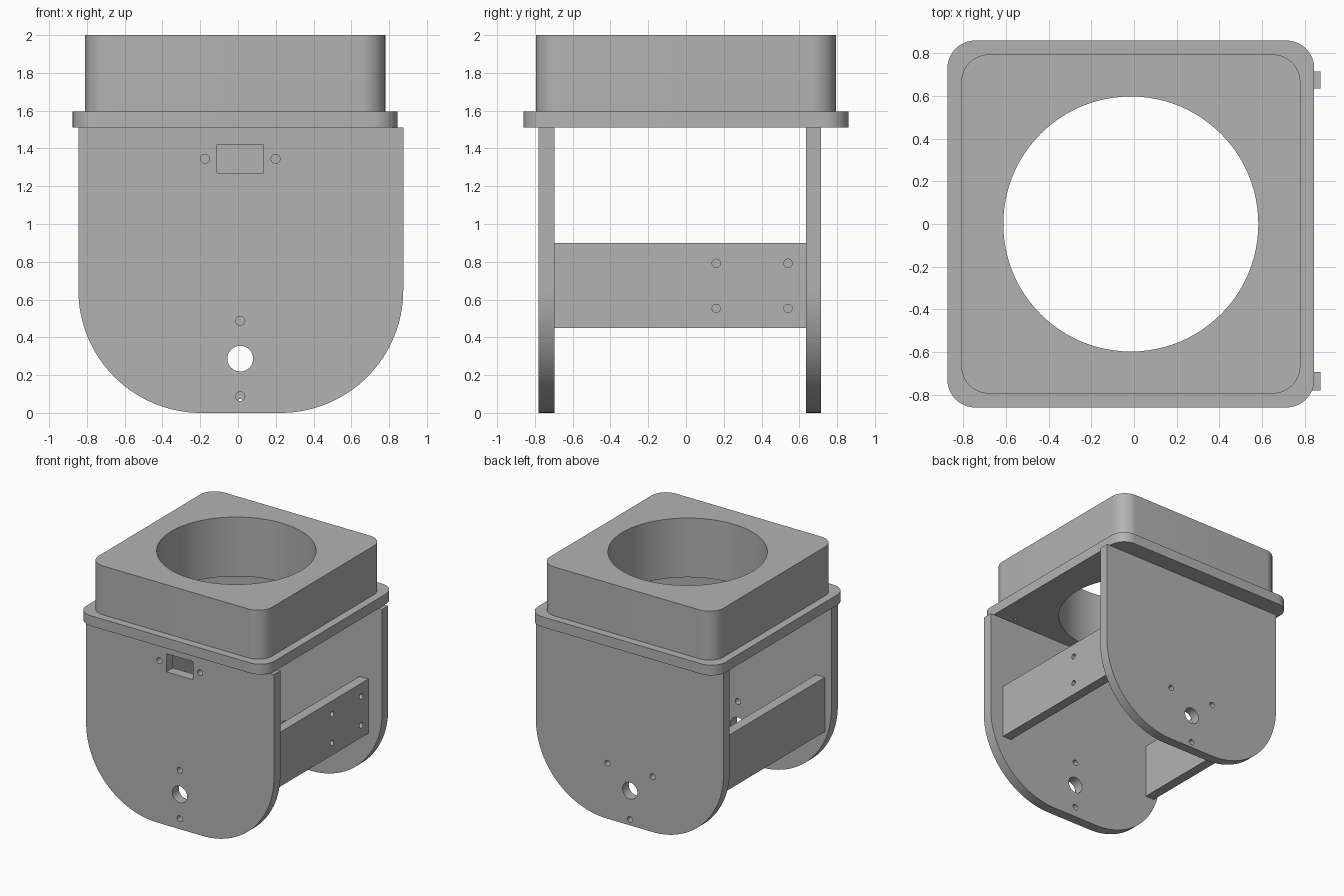
import bpy, bmesh, math
from mathutils import Vector

cube = bpy.data.objects.get("Cube")
if cube:
    bpy.data.objects.remove(cube, do_unlink=True)

GREY = (0.45, 0.45, 0.45, 1)
grey = bpy.data.materials.new("plain grey")
grey.use_nodes = True
grey.diffuse_color = GREY
grey.node_tree.nodes["Principled BSDF"].inputs["Base Color"].default_value = GREY

X, Y, Z = Vector((1, 0, 0)), Vector((0, 1, 0)), Vector((0, 0, 1))


def circle(u, v, r, n=24):
    return [(u + r * math.cos(2 * math.pi * i / n), v + r * math.sin(2 * math.pi * i / n))
            for i in range(n)]


def rounded(u0, u1, v0, v1, low=0, high=0, n=16):
    """Rectangle outline with separate radii for its lower and upper corners."""
    corners = [(u1, v0, -1, 1, low, 270), (u1, v1, -1, -1, high, 0),
               (u0, v1, 1, -1, high, 90), (u0, v0, 1, 1, low, 180)]
    points = []
    for u, v, su, sv, r, start in corners:
        steps = n if r else 0
        for i in range(steps + 1):
            a = math.radians(start + 90 * i / max(steps, 1))
            points.append((u + su * r + r * math.cos(a), v + sv * r + r * math.sin(a)))
    return points


def panel(name, loops, u_axis, v_axis, w_axis, w0, w1):
    """Fill an outline with holes cut in it, and extrude it from w0 to w1."""
    bm = bmesh.new()
    edges = []
    for loop in loops:
        verts = [bm.verts.new(u * u_axis + v * v_axis + w0 * w_axis) for u, v in loop]
        edges += [bm.edges.new((a, b)) for a, b in zip(verts, verts[1:] + verts[:1])]
    bmesh.ops.triangle_fill(bm, edges=edges, use_beauty=True, normal=w_axis)
    result = bmesh.ops.extrude_face_region(bm, geom=bm.faces[:], use_keep_orig=True)
    moved = [g for g in result["geom"] if isinstance(g, bmesh.types.BMVert)]
    bmesh.ops.translate(bm, verts=moved, vec=w_axis * (w1 - w0))
    bmesh.ops.recalc_face_normals(bm, faces=bm.faces[:])
    mesh = bpy.data.meshes.new(name)
    bm.to_mesh(mesh)
    bm.free()
    mesh.materials.append(grey)
    obj = bpy.data.objects.new(name, mesh)
    bpy.context.collection.objects.link(obj)
    bpy.ops.object.select_all(action="DESELECT")
    obj.select_set(True)
    bpy.context.view_layer.objects.active = obj
    bpy.ops.object.shade_smooth_by_angle(angle=math.radians(30))


# Top housing and its flange, with one large bore through both
bore = circle(-0.015, 0, 0.598, 96)
panel("top_housing", [rounded(-0.81, 0.78, -0.795, 0.795, 0.13, 0.13), bore],
      X, Y, Z, 1.595, 2)
screws = [circle(x, y, 0.012, 12) for x in (-0.7, 0.67) for y in (-0.64, 0.58)]
panel("flange", [rounded(-0.875, 0.845, -0.86, 0.86, 0.13, 0.13), bore] + screws,
      X, Y, Z, 1.51, 1.595)

# Side plates with large rounded lower corners
CX, CZ, SMALL = 0.012, 0.287, 0.024
outline = rounded(-0.845, 0.875, 0, 1.51, low=0.65, n=32)
axle = circle(CX, CZ, 0.068, 40)
front_holes = [circle(CX, CZ + d, SMALL) for d in (-0.2, 0.2)]
front_holes += [circle(CX + d, 1.345, SMALL) for d in (-0.187, 0.187)]
slot = rounded(-0.11, 0.135, 1.27, 1.42)
panel("front_plate", [outline, axle, slot] + front_holes, X, Z, Y, -0.78, -0.695)
back_holes = [circle(CX + u, CZ + v, SMALL) for u, v in ((0, -0.238), (-0.208, 0.172), (0.208, 0.172))]
panel("back_plate", [outline, axle] + back_holes, X, Z, Y, 0.635, 0.715)

# Cross bars between the plates; the left one has four mounting holes
bar = rounded(-0.695, 0.635, 0.45, 0.9)
mounts = [circle(y, z, 0.022) for y in (0.16, 0.54) for z in (0.553, 0.792)]
panel("left_cross_bar", [bar] + mounts, Y, Z, X, 0.668, 0.75)
panel("right_cross_bar", [bar], Y, Z, X, -0.785, -0.703)
